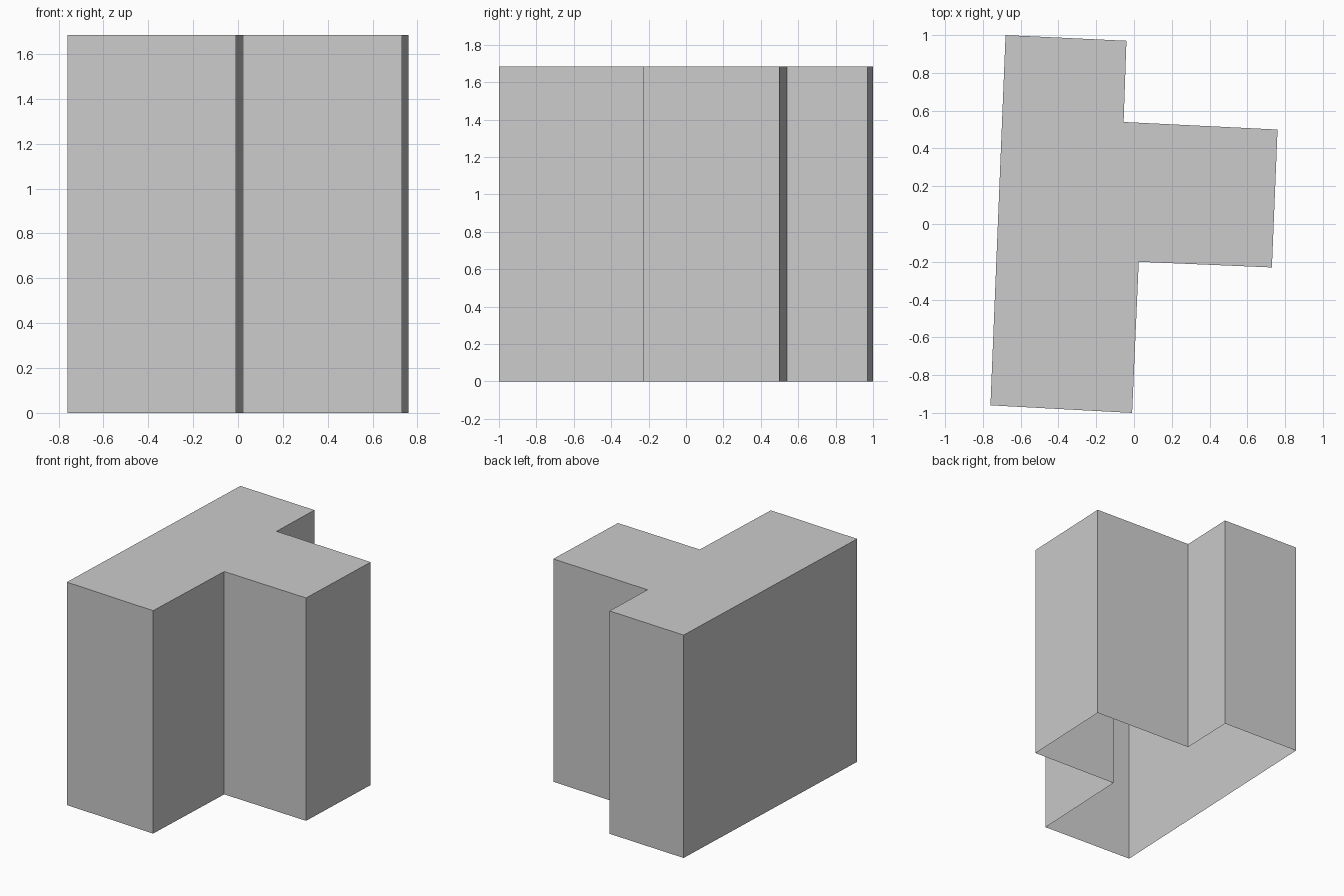
import bpy
import bmesh

HEIGHT = 1.685

# T-shaped footprint, counter-clockwise from above
FOOTPRINT = [
    (-0.76, -0.96), (-0.01, -1.0), (0.025, -0.2), (0.73, -0.23),
    (0.76, 0.5), (-0.055, 0.54), (-0.04, 0.97), (-0.68, 1.0),
]

cube = bpy.data.objects.get("Cube")
if cube:
    bpy.data.objects.remove(cube, do_unlink=True)


def make_material(name, colour):
    mat = bpy.data.materials.new(name)
    mat.use_nodes = True
    mat.diffuse_color = colour
    mat.node_tree.nodes["Principled BSDF"].inputs["Base Color"].default_value = colour
    return mat


def make_shell(name, outline, height, material):
    """Walls and a flat roof over an outline, open underneath."""
    bm = bmesh.new()
    base = [bm.verts.new((x, y, 0)) for x, y in outline]
    top = [bm.verts.new((x, y, height)) for x, y in outline]
    bm.faces.new(top)
    for i in range(len(outline)):
        j = (i + 1) % len(outline)
        bm.faces.new((base[i], base[j], top[j], top[i]))
    mesh = bpy.data.meshes.new(name)
    bm.to_mesh(mesh)
    bm.free()
    mesh.materials.append(material)
    obj = bpy.data.objects.new(name, mesh)
    bpy.context.collection.objects.link(obj)
    return obj


# Building block: flat-shaded walls and roof in one grey
grey = make_material("light grey", (0.6, 0.6, 0.6, 1))
make_shell("building_shell", FOOTPRINT, HEIGHT, grey)
